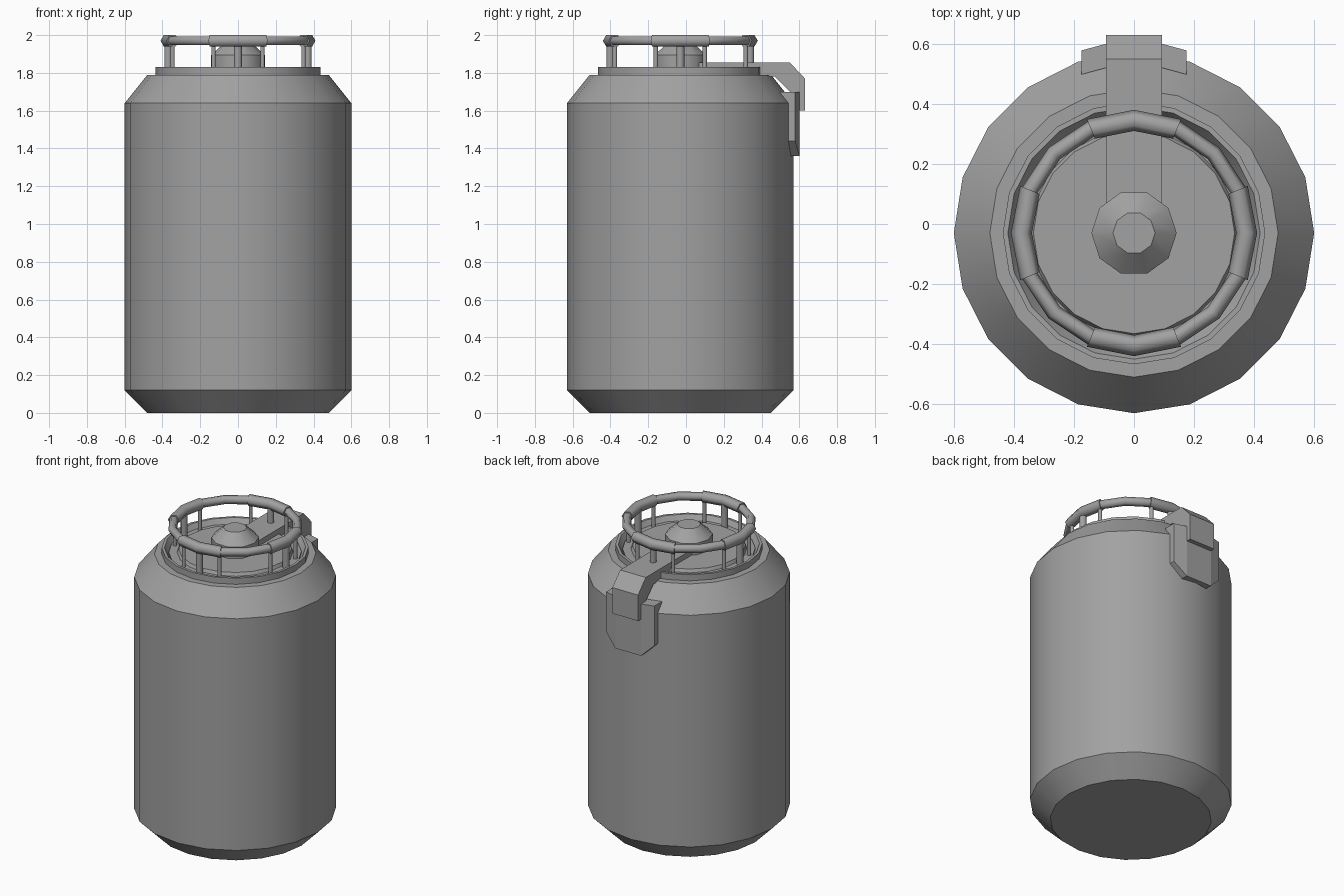
import bpy, bmesh, math
from math import sin, cos, pi, radians
from mathutils import Vector

cube = bpy.data.objects.get("Cube")
if cube:
    bpy.data.objects.remove(cube, do_unlink=True)

CY = -0.03  # the canister axis sits slightly forward of the origin

steel = bpy.data.materials.new("grey steel")
steel.use_nodes = True
colour = (0.36, 0.36, 0.36, 1)
steel.diffuse_color = colour
steel.node_tree.nodes["Principled BSDF"].inputs["Base Color"].default_value = colour


def finish(name, bm, angle=37):
    bmesh.ops.recalc_face_normals(bm, faces=bm.faces)
    mesh = bpy.data.meshes.new(name)
    bm.to_mesh(mesh)
    bm.free()
    obj = bpy.data.objects.new(name, mesh)
    bpy.context.collection.objects.link(obj)
    mesh.materials.append(steel)
    bpy.ops.object.select_all(action='DESELECT')
    obj.select_set(True)
    bpy.context.view_layer.objects.active = obj
    bpy.ops.object.shade_smooth_by_angle(angle=radians(angle))
    return obj


def bridge(bm, loops, closed):
    """Skin a sequence of vertex loops, capping the ends when open."""
    n = len(loops[0])
    pairs = list(zip(loops, loops[1:]))
    if closed:
        pairs.append((loops[-1], loops[0]))
    for a, b in pairs:
        for i in range(n):
            j = (i + 1) % n
            bm.faces.new((a[i], a[j], b[j], b[i]))
    if not closed:
        bm.faces.new(loops[0])
        bm.faces.new(loops[-1])


def lathe(name, profile, sides):
    bm = bmesh.new()
    loops = [[bm.verts.new((r * cos(2 * pi * i / sides), CY + r * sin(2 * pi * i / sides), z))
              for i in range(sides)] for r, z in profile]
    bridge(bm, loops, False)
    return finish(name, bm)


def hex_tube(name, angles, tube, closed=False, ring=0.375, z=1.97):
    bm = bmesh.new()
    loops = []
    for a in angles:
        loop = []
        for k in range(6):
            r = ring + tube * cos(k * pi / 3)
            loop.append(bm.verts.new((r * cos(a), CY + r * sin(a), z + tube * sin(k * pi / 3))))
        loops.append(loop)
    bridge(bm, loops, closed)
    return finish(name, bm, 65)


def extrude(name, points, offset):
    bm = bmesh.new()
    face = bm.faces.new([bm.verts.new(p) for p in points])
    result = bmesh.ops.extrude_face_region(bm, geom=[face])
    verts = [v for v in result["geom"] if isinstance(v, bmesh.types.BMVert)]
    bmesh.ops.translate(bm, verts=verts, vec=Vector(offset))
    return finish(name, bm, 10)


# Main shell with a raised lip and the recess behind it
lathe("canister_body", [(0.48, 0), (0.6, 0.12), (0.6, 1.64), (0.48, 1.79), (0.437, 1.79),
                        (0.437, 1.83), (0.42, 1.83), (0.395, 1.79)], 20)
lathe("lid", [(0.395, 1.78), (0.395, 1.80), (0.345, 1.80), (0.335, 1.82)], 20)
lathe("lid_knob", [(0.142, 1.81), (0.142, 1.895), (0.07, 1.96)], 10)

# Carrying ring, grip sleeves and their posts
step = pi / 8
hex_tube("handle_ring", [i * step for i in range(16)], 0.027, closed=True)
for q, side in enumerate(("left", "back", "right", "front")):
    mid = q * pi / 2
    hex_tube(side + "_grip", [mid - step, mid, mid + step], 0.035)
    for label, turn, radius in (("middle", 0, 0.021), ("first", -20.5, 0.012), ("last", 20.5, 0.012)):
        a = mid + radians(turn)
        bm = bmesh.new()
        bmesh.ops.create_cone(bm, cap_ends=True, segments=10, radius1=radius, radius2=radius, depth=0.19)
        bmesh.ops.translate(bm, verts=bm.verts, vec=(0.37 * cos(a), CY + 0.37 * sin(a), 1.875))
        finish(f"{side}_{label}_post", bm)

# Latch arm reaching from the knob over the shoulder
arm = [(0.05, 1.855), (0.55, 1.855), (0.63, 1.77), (0.63, 1.6), (0.55, 1.6),
       (0.55, 1.70), (0.47, 1.78), (0.05, 1.78)]
extrude("latch_arm", [(-0.093, y, z) for y, z in arm], (0.186, 0, 0))

# Folded latch plate against the back of the shell, clipped at its lower corners
bm = bmesh.new()
loops = [[bm.verts.new(p) for p in ((x, y, 1.70), (x, y, low), (x, y - 0.08, low), (x, y - 0.08, 1.70))]
         for x, y, low in ((-0.175, 0.578, 1.44), (-0.093, 0.6, 1.36),
                           (0.093, 0.6, 1.36), (0.175, 0.578, 1.44))]
bridge(bm, loops, False)
finish("latch_plate", bm, 10)
